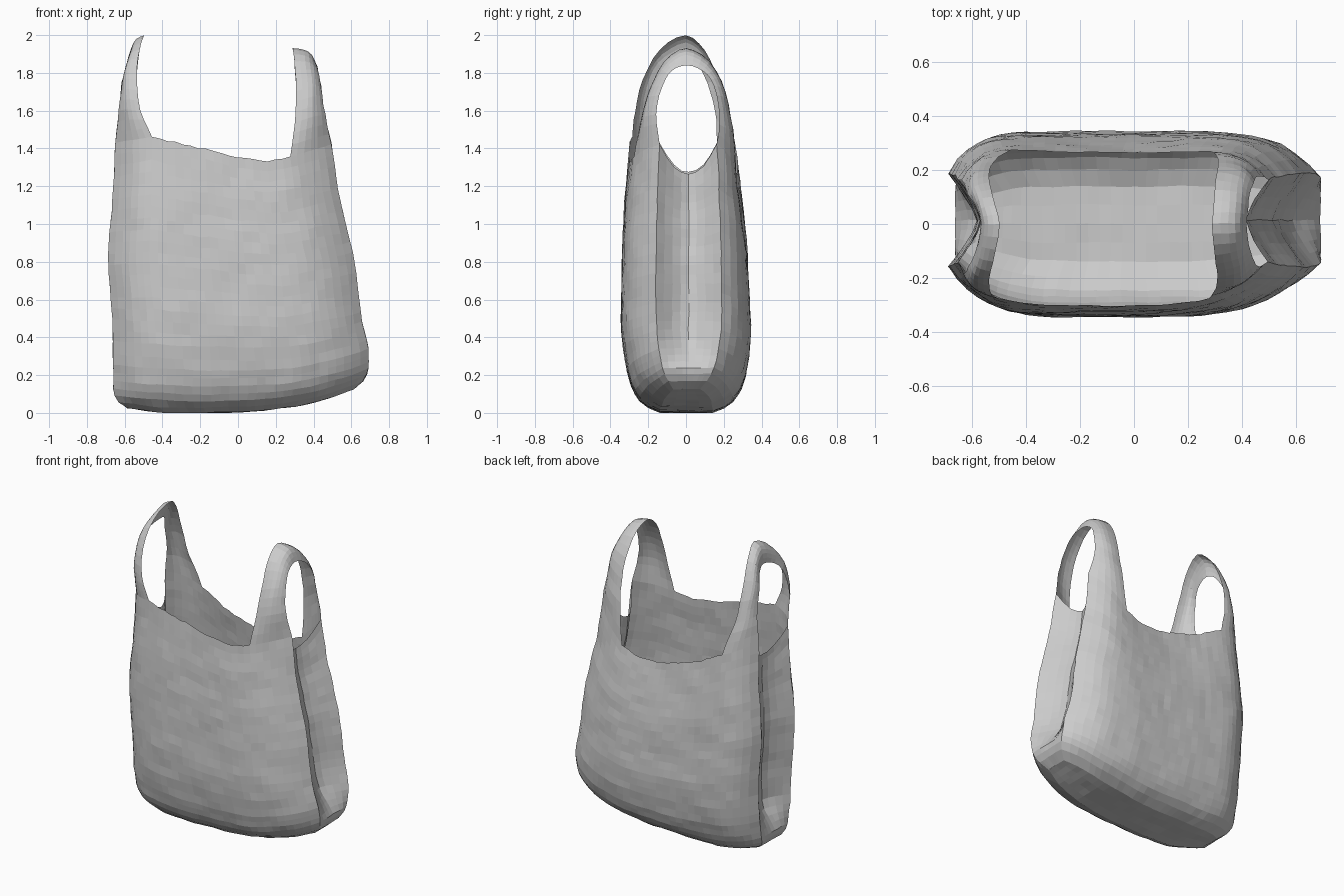
import bpy, bmesh, math
from mathutils import Vector, noise

cube = bpy.data.objects.get("Cube")
if cube:
    bpy.data.objects.remove(cube, do_unlink=True)


def lookup(keys, t):
    """Piecewise linear lookup; the first entry of every key is the position."""
    for a, b in zip(keys, keys[1:]):
        if t <= b[0]:
            f = max(0, (t - a[0]) / (b[0] - a[0]))
            return [p + (q - p) * f for p, q in zip(a[1:], b[1:])]
    return list(keys[-1][1:])


def along(path, t):
    """Point on an evenly spaced path, rounded by a Catmull-Rom spline."""
    pts = [Vector(p) for p in path]
    mirrored = Vector((pts[-2].x, -pts[-2].y, pts[-2].z))
    pts = [2 * pts[0] - pts[1]] + pts + [mirrored]
    n = len(path) - 1
    i = min(int(t * n), n - 1)
    f = t * n - i
    a, b, c, d = pts[i:i + 4]
    return (2 * b + (c - a) * f + (2 * a - 5 * b + 4 * c - d) * f**2
            + (3 * b - a - 3 * c + d) * f**3) / 2


def crumple(p):
    """Small creases, the same at the same place so that seams stay closed."""
    return p + noise.noise_vector(p * 7) * 0.006 + noise.noise_vector(p * 19) * 0.003


def sheet(name, rows, closed=False):
    """Thin sheet through rows of points."""
    bm = bmesh.new()
    grid = [[bm.verts.new(crumple(p)) for p in row] for row in rows]
    n = len(rows[0])
    for lo, hi in zip(grid, grid[1:]):
        for i in range(n if closed else n - 1):
            k = (i + 1) % n
            bm.faces.new((lo[i], lo[k], hi[k], hi[i]))
    bmesh.ops.remove_doubles(bm, verts=bm.verts, dist=0.0005)
    bmesh.ops.recalc_face_normals(bm, faces=bm.faces)
    mesh = bpy.data.meshes.new(name)
    bm.to_mesh(mesh)
    bm.free()
    obj = bpy.data.objects.new(name, mesh)
    bpy.context.collection.objects.link(obj)


# Outline of the bag by height: right side x, left side x
SIDES = [(0, -.66, .69), (.17, -.66, .69), (.32, -.665, .65), (.57, -.69, .61),
         (.82, -.66, .53), (1, -.65, .495)]
# Rounded base: height, depth scale, width scale
BASE = [(0, .4, .89), (.02, .58, .96), (.045, .71, .99), (.07, .78, 1), (.1, .84, 1),
        (.16, .91, 1), (.25, .97, 1), (.36, 1, 1), (.7, .97, 1), (1, .87, 1)]
# Height of the mouth across the panel, and how much lower the back is cut
MOUTH = [(0, 1.43), (.17, 1.46), (.27, 1.43), (.45, 1.39), (.55, 1.36), (.72, 1.33),
         (.81, 1.36), (1, 1.42)]
BACK_DROP = [(0, 0), (.17, .12), (.4, .19), (.6, .19), (.81, .15), (1, 0)]
STRAP, MID, FOLD = 6, 18, 8
INNER_R, INNER_L = .17, .81
columns = ([INNER_R * i / STRAP for i in range(STRAP)]
           + [INNER_R + (INNER_L - INNER_R) * i / MID for i in range(MID)]
           + [INNER_L + (1 - INNER_L) * i / STRAP for i in range(STRAP + 1)])


def lift(x, h):
    """The base rises towards both ends, more on the left."""
    d = x + .3
    return (.165 * d**3 if d > 0 else .3 * d * d) * (1 - h) ** 2


def panel(u, h, s, flat=1):
    """Point on the front (s = -1) or back (s = 1) panel."""
    xr, xl = lookup(SIDES, h)
    depth, width = lookup(BASE, h)
    x = (xr + (xl - xr) * u) * width
    n = abs(2 * u - 1)
    corner = .175 + .015 * s
    boxy = 4.9 + 1.1 * s + (1.5 if u < .5 else 0)
    y = corner + (.345 - corner) * (1 - n ** boxy)
    top = lookup(MOUTH, u)[0]
    ragged = max(0, min(1, (u - .12) * 8, (.88 - u) * 8))
    top += ragged * .016 * noise.noise(Vector((u * 30, s, 0)))
    if s > 0:  # the back is cut lower and leans in
        top -= lookup(BACK_DROP, u)[0]
        y *= 1 - .13 * h ** 3 * (1 - n * n)
    return Vector((x, s * y * depth * flat, h * top + lift(x, h)))


def gusset(g, h, side, flat=1):
    """Point on the inward fold between the two panels."""
    u = (side + 1) / 2
    p = panel(u, h, -1, flat).lerp(panel(u, h, 1, flat), g)
    bend = 1 - abs(2 * g - 1) ** 1.4
    fade = max(0, min(1, (h - .07) * 9))
    p.x -= side * (.08 + .025 * math.sin(math.pi * h)) * bend * fade
    p.z -= .155 * (1 - (2 * g - 1) ** 2) * h ** 4
    return p


def ring(h, flat=1):
    pts = [panel(u, h, -1, flat) for u in columns]
    pts += [gusset(i / FOLD, h, 1, flat) for i in range(1, FOLD)]
    pts += [panel(u, h, 1, flat) for u in reversed(columns)]
    pts += [gusset(1 - i / FOLD, h, -1, flat) for i in range(1, FOLD)]
    return pts


# Bag body: closed base, two panels and two folded sides
heights = [k[0] for k in BASE[:5]] + [.13, .16, .2, .25] + [.25 + .75 * i / 18 for i in range(1, 19)]
sheet("bag_body", [ring(0, 0), ring(0, .5)] + [ring(h) for h in heights], closed=True)


# Handles: a strap rising from the front panel, over the top and down to the back
def handle(name, us, side, lean, outer, inner):
    steps = 12

    def strap(w, t, s):
        p = along(outer, t).lerp(along(inner, t), w)
        p += math.sin(math.pi * w) * Vector((side * .02, .03 * (1 - t), .025 * t))
        return Vector((p.x, p.y * s + lean * math.sin(math.pi * t), p.z))

    halves = []
    for s in (-1, 1):
        rows = []
        for j in range(steps + 1):
            r = j / steps
            rows.append([strap(i / STRAP, r, s)
                         + (panel(u, 1, s) - strap(i / STRAP, 0, s)) * (1 - r) ** 3
                         for i, u in enumerate(us)])
        halves.append(rows)
    front, back = halves
    sheet(name, front + back[-2::-1])


handle("right_handle", columns[:STRAP + 1], -1, -.025,
       [(-.65, .17, 1.43), (-.63, .175, 1.6), (-.61, .14, 1.75), (-.585, .08, 1.84), (-.57, 0, 1.87)],
       [(-.46, .28, 1.46), (-.52, .25, 1.6), (-.535, .205, 1.76), (-.52, .12, 1.92), (-.5, 0, 2)])
handle("left_handle", columns[:-STRAP - 2:-1], 1, .008,
       [(.495, .17, 1.42), (.46, .175, 1.58), (.44, .14, 1.73), (.425, .08, 1.81), (.415, 0, 1.84)],
       [(.28, .27, 1.36), (.305, .245, 1.54), (.31, .205, 1.7), (.3, .12, 1.86), (.29, 0, 1.93)])
